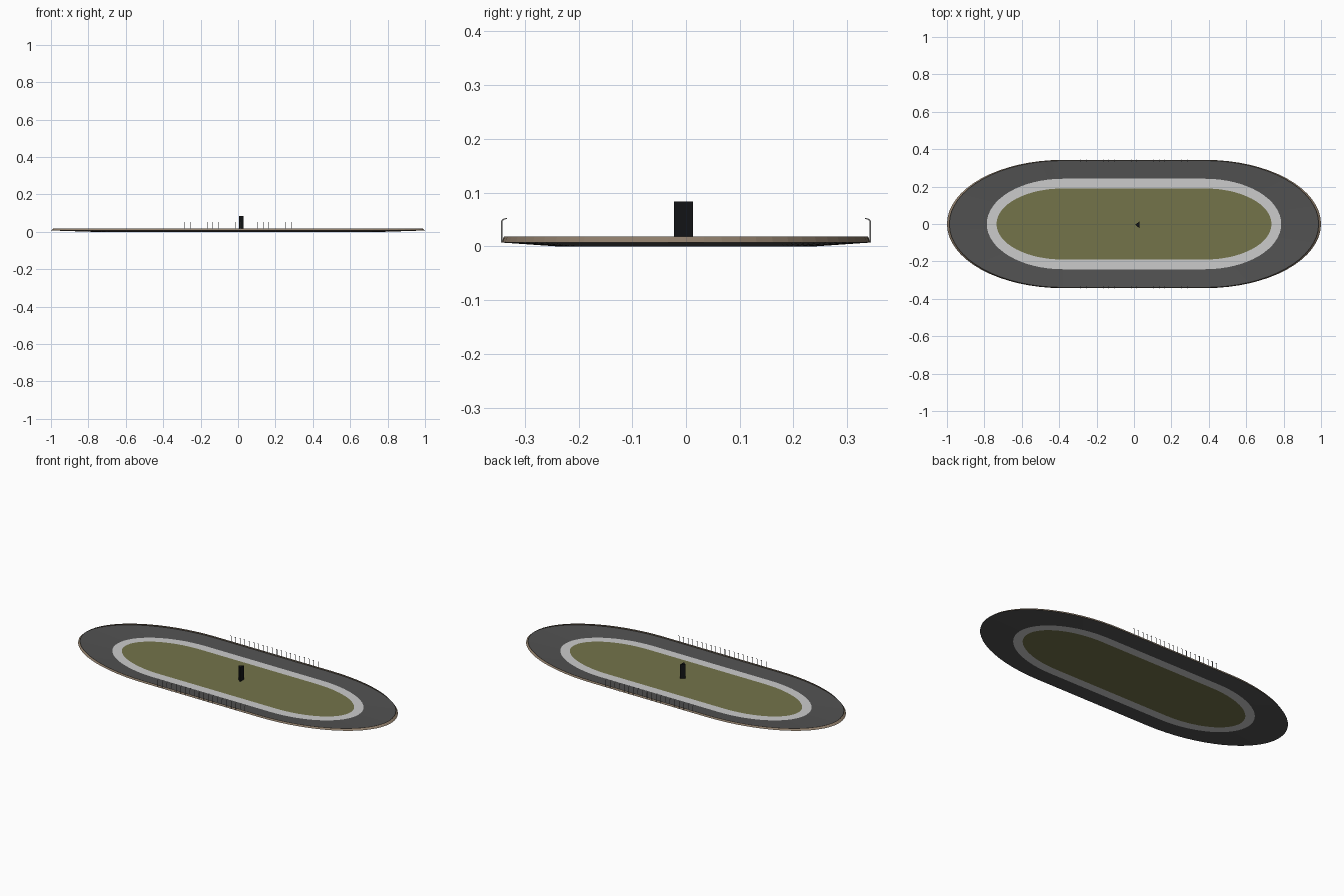
import bpy, bmesh, math

if "Cube" in bpy.data.objects:
    bpy.data.objects.remove(bpy.data.objects["Cube"])


def material(name, rgb):
    m = bpy.data.materials.new(name)
    m.diffuse_color = (*rgb, 1)
    m.use_nodes = True
    m.node_tree.nodes["Principled BSDF"].inputs["Base Color"].default_value = m.diffuse_color
    return m


ASPHALT = material("asphalt", (0.084, 0.084, 0.084))
APRON = material("pale concrete", (0.60, 0.60, 0.60))
GRASS = material("olive grass", (0.175, 0.172, 0.068))
TAN = material("tan wall", (0.29, 0.22, 0.155))
STEEL = material("grey steel", (0.22, 0.22, 0.22))
BLACK = material("black", (0.006, 0.007, 0.008))
STRAIGHT = 0.38   # half length of the straights
STEPS = 32        # segments in each curved end


def finish(name, bm, mat):
    me = bpy.data.meshes.new(name)
    bm.to_mesh(me)
    bm.free()
    ob = bpy.data.objects.new(name, me)
    bpy.context.collection.objects.link(ob)
    me.materials.append(mat)
    return ob


def oval(bm, rx, ry, z):
    """Loop of two half ellipses joined by straights."""
    loop = []
    for side in (1, -1):
        for i in range(STEPS + 1):
            a = -math.pi / 2 + math.pi * i / STEPS
            loop.append(bm.verts.new((side * (STRAIGHT + (rx - STRAIGHT) * math.cos(a)),
                                      side * ry * math.sin(a), z)))
    return loop


def band(name, inner, outer, mat):
    bm = bmesh.new()
    a, b = oval(bm, *inner), oval(bm, *outer)
    n = len(a)
    for i in range(n):
        j = (i + 1) % n
        bm.faces.new((a[i], b[i], b[j], a[j]))
    return finish(name, bm, mat)


# Infield, flat apron, banked track and leaning outer wall
GRASS_EDGE = (0.735, 0.19, 0)
APRON_EDGE = (0.787, 0.242, 0)
TRACK_EDGE = (1.0, 0.343, 0.007)
bm = bmesh.new()
bm.faces.new(oval(bm, *GRASS_EDGE))
finish("infield", bm, GRASS)
band("apron", GRASS_EDGE, APRON_EDGE, APRON)
band("banked_track", APRON_EDGE, TRACK_EDGE, ASPHALT)
band("outer_wall", TRACK_EDGE, (0.987, 0.339, 0.018), TAN)

# Catch-fence posts with tops bent in over the track, along both straights
PROFILE = [(0.344, 0.007), (0.344, 0.047), (0.341, 0.051), (0.333, 0.053)]
W, T = 0.0008, 0.0028
bm = bmesh.new()
for side in (-1, 1):
    for k in range(20):
        x = -0.285 + 0.03 * k
        rings = []
        for i, (y, z) in enumerate(PROFILE):
            dy, dz = ((T, 0), (T, 0.0004), (0.0015, 0.002), (0.0005, 0.0015))[i]
            rings.append([bm.verts.new((x + sx * W, side * (y - q * dy), z - q * dz))
                          for sx, q in ((-1, 0), (1, 0), (1, 1), (-1, 1))])
        for a, b in zip(rings, rings[1:]):
            for i in range(4):
                j = (i + 1) % 4
                bm.faces.new((a[i], a[j], b[j], b[i]))
        bm.faces.new(rings[0])
        bm.faces.new(rings[-1])
bmesh.ops.recalc_face_normals(bm, faces=bm.faces)
finish("fence_posts", bm, STEEL)

# Three-sided scoring pylon
bm = bmesh.new()
base = bm.faces.new([bm.verts.new((x, y, 0)) for x, y in
                     ((0.006, -0.004), (0.029, -0.022), (0.029, 0.013))])
top = bmesh.ops.extrude_face_region(bm, geom=[base])["geom"]
bmesh.ops.translate(bm, verts=[v for v in top if isinstance(v, bmesh.types.BMVert)],
                    vec=(0, 0, 0.083))
bmesh.ops.recalc_face_normals(bm, faces=bm.faces)
finish("pylon", bm, BLACK)
